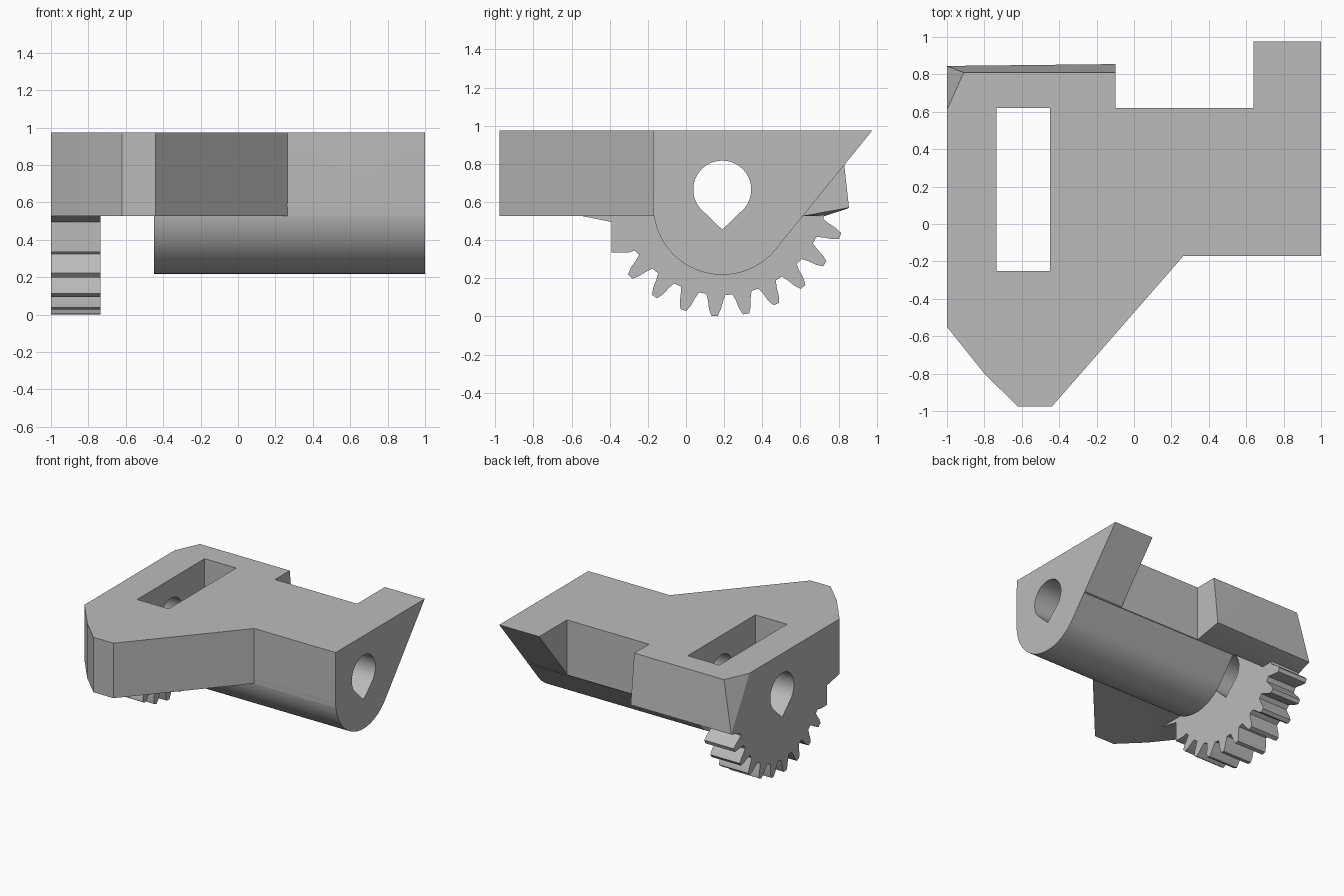
import bpy, bmesh
from math import sin, cos, radians
from mathutils import Vector

cube = bpy.data.objects.get("Cube")
if cube:
    bpy.data.objects.remove(cube, do_unlink=True)

grey = bpy.data.materials.new("plain grey")
grey.use_nodes = True
colour = (0.50, 0.50, 0.50, 1)
grey.diffuse_color = colour
grey.node_tree.nodes["Principled BSDF"].inputs["Base Color"].default_value = colour

TOP, UNDER, BACK = 0.975, 0.527, 0.62
HOLE = (0.19, 0.665)


def finish(name, bm):
    bmesh.ops.recalc_face_normals(bm, faces=bm.faces)
    mesh = bpy.data.meshes.new(name)
    bm.to_mesh(mesh)
    bm.free()
    mesh.materials.append(grey)
    ob = bpy.data.objects.new(name, mesh)
    bpy.context.collection.objects.link(ob)
    return ob


def prism(name, profile, low, high, axis):
    """Extrude a closed profile along x (profile in y, z) or z (profile in x, y)."""
    place = (lambda p: (low, *p)) if axis == "x" else (lambda p: (*p, low))
    bm = bmesh.new()
    face = bm.faces.new([bm.verts.new(place(p)) for p in profile])
    moved = bmesh.ops.extrude_face_region(bm, geom=[face])["geom"]
    step = Vector((high - low, 0, 0) if axis == "x" else (0, 0, high - low))
    bmesh.ops.translate(bm, vec=step, verts=[v for v in moved if isinstance(v, bmesh.types.BMVert)])
    return finish(name, bm)


def hull(name, points):
    bm = bmesh.new()
    verts = [bm.verts.new(p) for p in points]
    bmesh.ops.convex_hull(bm, input=verts)
    bmesh.ops.dissolve_limit(bm, angle_limit=0.01, verts=bm.verts, edges=bm.edges)
    return finish(name, bm)


def polar(centre, radius, degrees):
    a = radians(degrees)
    return centre[0] + radius * cos(a), centre[1] + radius * sin(a)


def arc(centre, radius, start, end, steps):
    return [polar(centre, radius, start + (end - start) * i / steps) for i in range(steps + 1)]


def combine(target, other, operation):
    mod = target.modifiers.new("combine", "BOOLEAN")
    mod.operation, mod.solver, mod.object = operation, "EXACT", other
    bpy.context.view_layer.objects.active = target
    bpy.ops.object.modifier_apply(modifier=mod.name)
    bpy.data.objects.remove(other, do_unlink=True)


# Flat plate with the tapered front arm
bracket = prism("bracket", [(-1, -0.55), (-0.8, -0.8), (-0.62, -0.977), (-0.44, -0.977),
                            (0.265, -0.17), (1, -0.17), (1, BACK), (-1, BACK)], UNDER, TOP, "z")

# Rounded barrel, trimmed at the back, and the full overhanging end
round_under = arc((0.19, 0.58), 0.362, 180, 321, 40)
barrel = prism("barrel", [(-0.17, TOP)] + round_under + [(BACK, 0.535), (BACK, TOP)], -0.46, 1, "x")
end_wedge = prism("end_wedge", [(-0.17, TOP)] + round_under + [(0.977, TOP)], 0.64, 1, "x")

# Rear block with a leaning back and one bevelled corner
rear_block = hull("rear_block", [
    (-1, 0.5, TOP), (-1, 0.61, TOP), (-0.91, 0.81, TOP), (-0.1, 0.81, TOP), (-0.1, 0.5, TOP),
    (-1, 0.845, 0.565), (-0.1, 0.855, 0.57),
    (-1, 0.5, UNDER), (-1, 0.73, UNDER), (-0.1, BACK, UNDER), (-0.1, 0.5, UNDER)])

# Toothed sector
teeth = [(0.7, 0.65), polar(HOLE, 0.55, -13.5)]
for i in range(9):
    middle = -21.5 - 14.4 * i
    teeth += [polar(HOLE, r, middle + s) for s, r in
              [(5.2, 0.553), (3.9, 0.585), (2.8, 0.63), (1.4, 0.664),
               (-1.4, 0.664), (-2.8, 0.63), (-3.9, 0.585), (-5.2, 0.553)]]
teeth += [(-0.27, 0.345), (-0.3, 0.335), (-0.39, 0.335), (-0.39, 0.495), (-0.55, UNDER), (-0.55, 0.65)]
gear = prism("gear_sector", teeth, -1, -0.735, "x")

for part in (barrel, end_wedge, rear_block, gear):
    combine(bracket, part, "UNION")

# Rectangular slot and teardrop bore
slot = prism("slot_cutter", [(-0.735, -0.25), (-0.45, -0.25), (-0.45, BACK), (-0.735, BACK)], -0.2, 1.2, "z")
bore = prism("bore_cutter", arc(HOLE, 0.152, -40, 220, 40) + [(0.19, 0.455)], -1.2, 1.2, "x")
for cutter in (slot, bore):
    combine(bracket, cutter, "DIFFERENCE")

# Smooth the round surfaces, keep the edges sharp
bpy.ops.object.select_all(action="DESELECT")
bracket.select_set(True)
bpy.context.view_layer.objects.active = bracket
bpy.ops.object.shade_smooth_by_angle(angle=radians(20))
